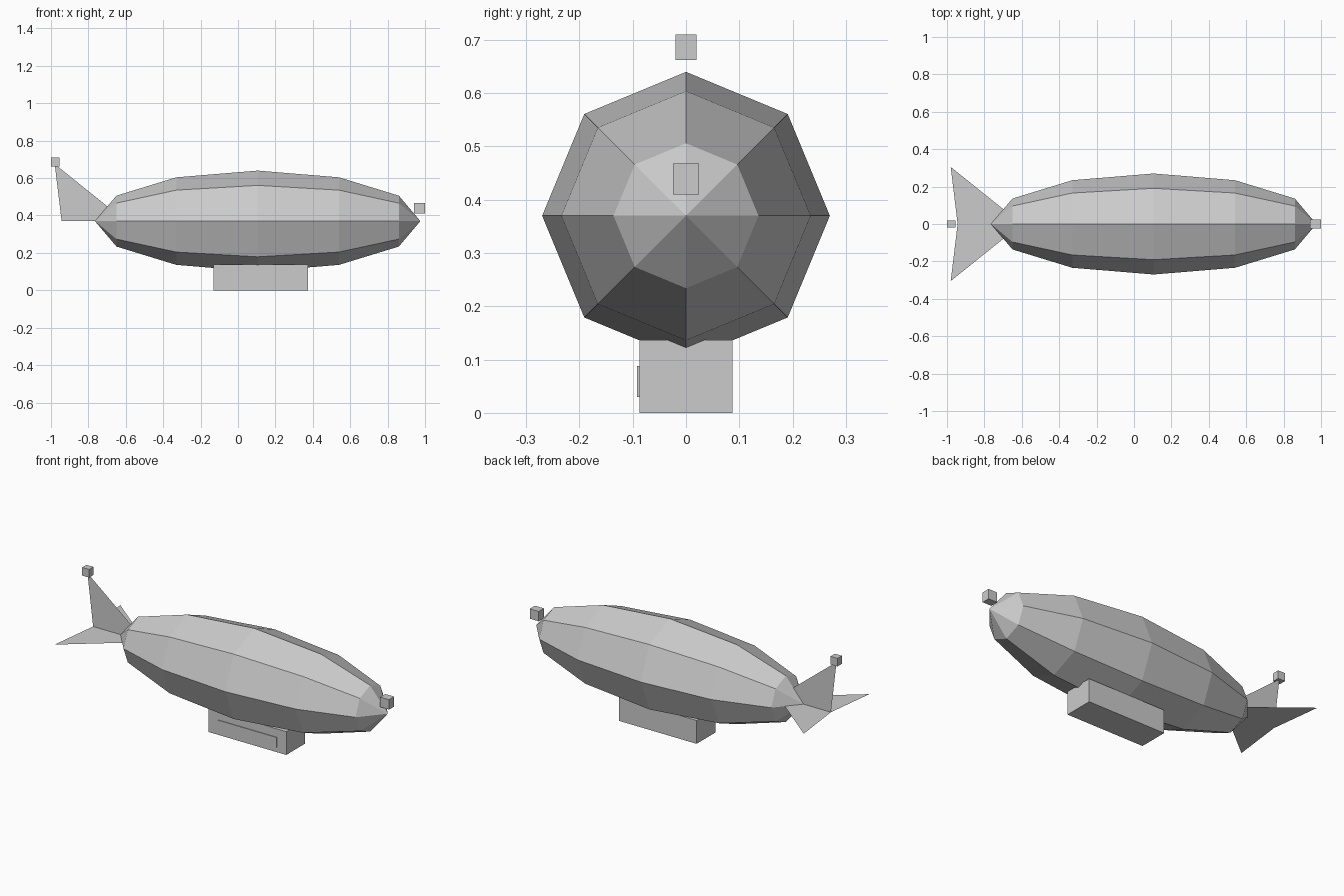
import bpy
import bmesh
from math import tau
from mathutils import Vector

default_cube = bpy.data.objects.get("Cube")
if default_cube:
    bpy.data.objects.remove(default_cube, do_unlink=True)

AXIS_Z = 0.37

# One plain grey for the whole airship
grey = bpy.data.materials.new("light_grey")
grey.use_nodes = True
grey.diffuse_color = (0.6, 0.6, 0.6, 1)
grey.node_tree.nodes["Principled BSDF"].inputs["Base Color"].default_value = grey.diffuse_color


def add_object(name, bm):
    mesh = bpy.data.meshes.new(name)
    bm.to_mesh(mesh)
    bm.free()
    mesh.materials.append(grey)
    obj = bpy.data.objects.new(name, mesh)
    bpy.context.collection.objects.link(obj)
    return obj


def add_box(name, low, high):
    low, high = Vector(low), Vector(high)
    bm = bmesh.new()
    bmesh.ops.create_cube(bm, size=1)
    bmesh.ops.scale(bm, vec=high - low, verts=bm.verts)
    bmesh.ops.translate(bm, vec=(low + high) / 2, verts=bm.verts)
    return add_object(name, bm)


def add_fin(name, span):
    """Flat swept fin reaching from the hull axis along the span direction."""
    span = Vector(span)
    bm = bmesh.new()
    outline = [(-0.6, 0), (-0.98, 0.305), (-0.943, 0)]
    bm.faces.new([bm.verts.new(Vector((x, 0, AXIS_Z)) + span * reach)
                  for x, reach in outline])
    return add_object(name, bm)


# Eight-sided hull, spun from its upper profile
profile = [(-0.765, 0), (-0.65, 0.136), (-0.33, 0.234), (0.105, 0.27),
           (0.54, 0.234), (0.86, 0.136), (0.975, 0)]
bm = bmesh.new()
points = [bm.verts.new((x, 0, AXIS_Z + r)) for x, r in profile]
edges = [bm.edges.new(pair) for pair in zip(points, points[1:])]
bmesh.ops.spin(bm, geom=points + edges, cent=(0, 0, AXIS_Z), axis=(1, 0, 0),
               angle=tau, steps=8)
bmesh.ops.remove_doubles(bm, verts=bm.verts, dist=0.001)
bmesh.ops.recalc_face_normals(bm, faces=bm.faces)
add_object("hull", bm)

# Tail fins
add_fin("upper_fin", (0, 0, 1))
add_fin("left_side_fin", (0, 1, 0))
add_fin("right_side_fin", (0, -1, 0))

# Gondola and its raised side panel
add_box("gondola", (-0.13, -0.087, 0), (0.375, 0.087, 0.137))
add_box("side_panel", (-0.07, -0.0915, 0.03), (0.315, -0.086, 0.088))

# Small lamps on the nose and fin tip
add_box("nose_lamp", (0.942, -0.024, 0.41), (1.0, 0.024, 0.468))
add_box("tail_lamp", (-1.0, -0.02, 0.662), (-0.955, 0.02, 0.71))
